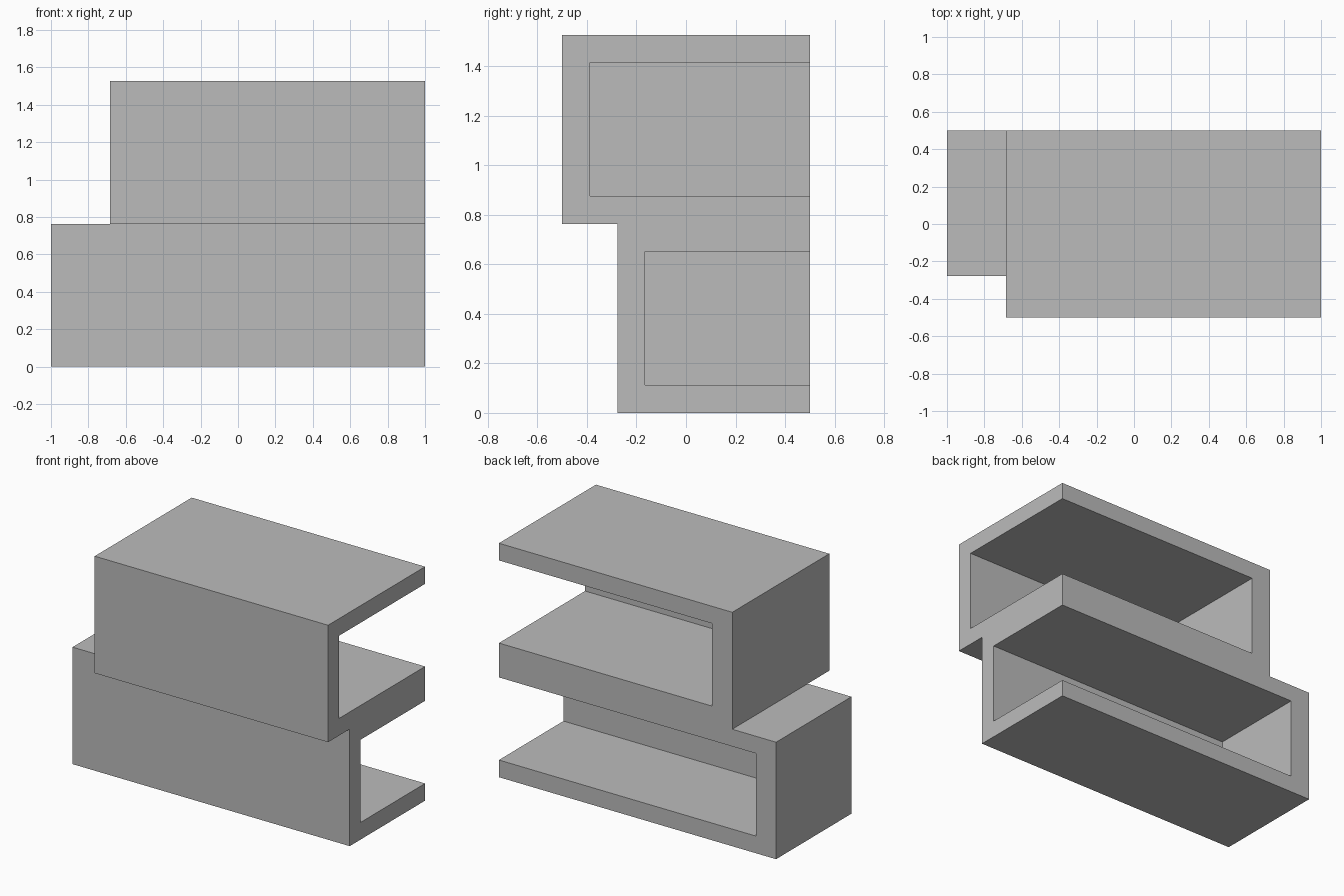
import bpy
import bmesh
from mathutils import Matrix, Vector

cube = bpy.data.objects.get("Cube")
if cube:
    bpy.data.objects.remove(cube, do_unlink=True)

GREY = (0.5, 0.5, 0.5, 1.0)
grey = bpy.data.materials.new("plain_grey")
grey.use_nodes = True
grey.diffuse_color = GREY
grey.node_tree.nodes["Principled BSDF"].inputs["Base Color"].default_value = GREY

RIGHT, BACK = 1.0, 0.5     # both shelves are open and flush on these sides
HEIGHT = 0.763             # height of one shelf
WALL, END = 0.112, 0.145   # wall thickness and end wall thickness


def box(name, low, high):
    """Add a box between two opposite corners."""
    low, high = Vector(low), Vector(high)
    mesh = bpy.data.meshes.new(name)
    bm = bmesh.new()
    bmesh.ops.create_cube(bm, size=1, matrix=Matrix.Translation((low + high) / 2)
                          @ Matrix.Diagonal((high - low).to_4d()))
    bm.to_mesh(mesh)
    bm.free()
    mesh.materials.append(grey)
    obj = bpy.data.objects.new(name, mesh)
    bpy.context.collection.objects.link(obj)
    return obj


def shelf(name, left, front, bottom):
    """Solid block hollowed out through its right and back sides."""
    top = bottom + HEIGHT
    body = box(name, (left, front, bottom), (RIGHT, BACK, top))
    cutter = box(name + "_cutter", (left + END, front + WALL, bottom + WALL),
                 (RIGHT + WALL, BACK + WALL, top - WALL))
    cutter.hide_render = True
    cutter.hide_set(True)
    hollow = body.modifiers.new("hollow", 'BOOLEAN')
    hollow.operation = 'DIFFERENCE'
    hollow.solver = 'EXACT'
    hollow.object = cutter


# Two stacked shelves, the upper one shifted forward and shortened
shelf("lower_shelf", -1.0, -0.277, 0.0)
shelf("upper_shelf", -0.684, -0.5, HEIGHT)
